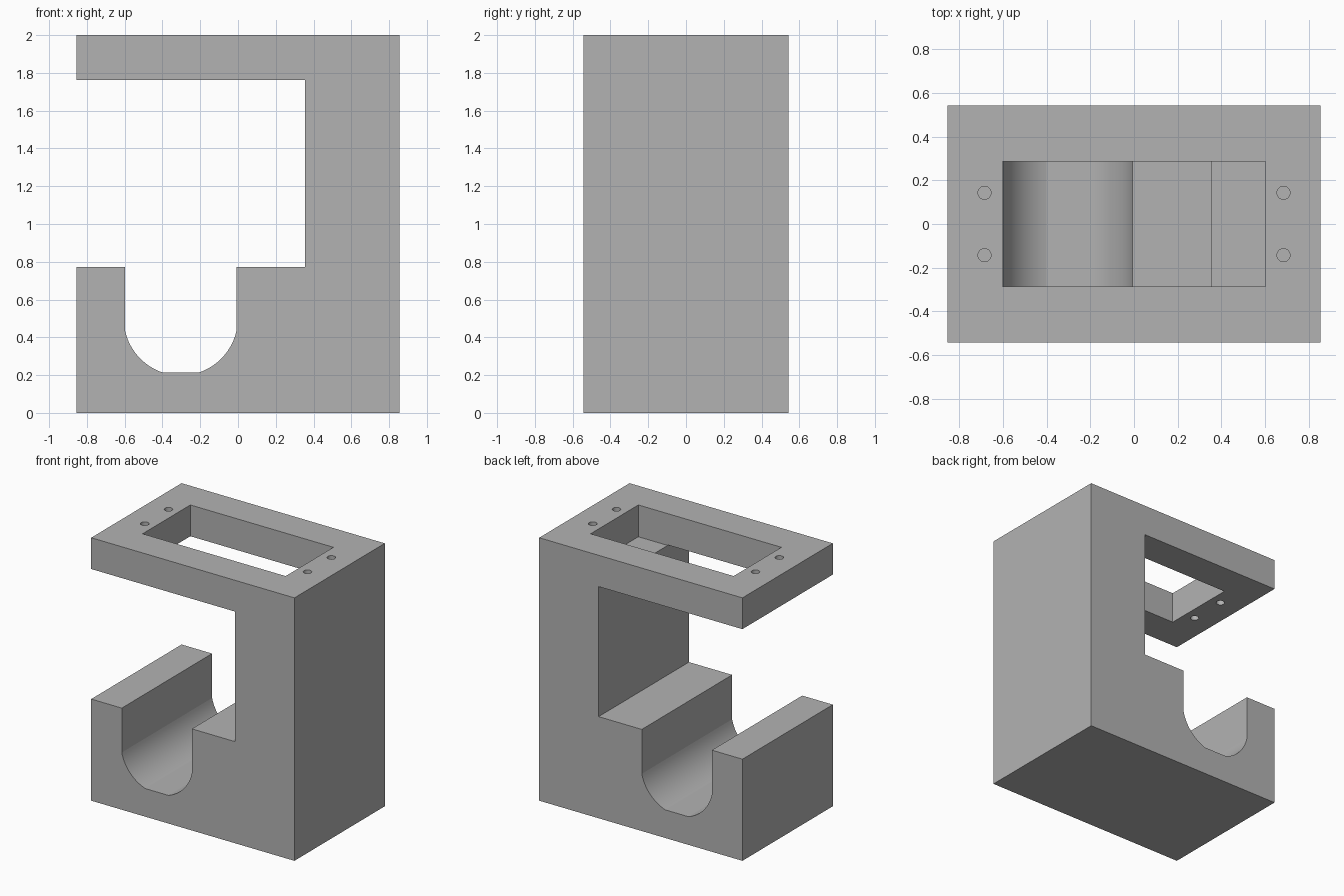
import bpy, bmesh, math

if "Cube" in bpy.data.objects:
    bpy.data.objects.remove(bpy.data.objects["Cube"], do_unlink=True)

HALF_X, HALF_Y, HEIGHT = 0.855, 0.543, 2.0
PLATE_Z, SHELF_Z, WALL_X = 1.762, 0.773, 0.355
GROOVE_X, GROOVE_HALF, GROOVE_BOTTOM = -0.303, 0.295, 0.214
ARC_Z, ARC_R, ARC_STEPS = 0.5, 0.302, 16

grey = bpy.data.materials.new("plain grey")
grey.use_nodes = True
colour = (0.45, 0.45, 0.45, 1)
grey.diffuse_color = colour
grey.node_tree.nodes["Principled BSDF"].inputs["Base Color"].default_value = colour


def finish(name, bm):
    bmesh.ops.recalc_face_normals(bm, faces=bm.faces)
    mesh = bpy.data.meshes.new(name)
    bm.to_mesh(mesh)
    bm.free()
    obj = bpy.data.objects.new(name, mesh)
    bpy.context.collection.objects.link(obj)
    mesh.materials.append(grey)
    return obj


def extrude_profile(name, points):
    """Extrude an x-z outline through the full depth."""
    bm = bmesh.new()
    face = bm.faces.new([bm.verts.new((x, -HALF_Y, z)) for x, z in points])
    moved = bmesh.ops.extrude_face_region(bm, geom=[face])["geom"]
    verts = [v for v in moved if isinstance(v, bmesh.types.BMVert)]
    bmesh.ops.translate(bm, verts=verts, vec=(0, 2 * HALF_Y, 0))
    return finish(name, bm)


# Rounded groove: two arcs joining the straight walls to a flat bottom
start = math.acos(GROOVE_HALF / ARC_R)
end = math.asin((ARC_Z - GROOVE_BOTTOM) / ARC_R)
angles = [start + (end - start) * i / ARC_STEPS for i in range(ARC_STEPS + 1)]
arc = [(ARC_R * math.cos(a), ARC_Z - ARC_R * math.sin(a)) for a in angles]
right_arc = [(GROOVE_X + x, z) for x, z in arc]
left_arc = [(GROOVE_X - x, z) for x, z in reversed(arc)]

# Bracket outline, clockwise from the lower -x corner
outline = [(-HALF_X, 0), (-HALF_X, SHELF_Z), (GROOVE_X - GROOVE_HALF, SHELF_Z)]
outline += left_arc[::-1] + right_arc[::-1]
outline += [(GROOVE_X + GROOVE_HALF, SHELF_Z), (WALL_X, SHELF_Z),
            (WALL_X, PLATE_Z), (-HALF_X, PLATE_Z), (-HALF_X, HEIGHT),
            (HALF_X, HEIGHT), (HALF_X, 0)]
bracket = extrude_profile("bracket", outline)

# Cutters for the rectangular pocket and the four screw holes
CUT_BOTTOM, CUT_TOP = PLATE_Z - 0.004, HEIGHT + 0.1
cut_mid, cut_depth = (CUT_BOTTOM + CUT_TOP) / 2, CUT_TOP - CUT_BOTTOM
bm = bmesh.new()
box = bmesh.ops.create_cube(bm, size=1)["verts"]
bmesh.ops.scale(bm, verts=box, vec=(1.204, 0.574, cut_depth))
for sx in (-1, 1):
    for sy in (-1, 1):
        hole = bmesh.ops.create_cone(bm, cap_ends=True, segments=48, radius1=0.03,
                                     radius2=0.03, depth=cut_depth)["verts"]
        bmesh.ops.translate(bm, verts=hole, vec=(sx * 0.685, sy * 0.143, 0))
bmesh.ops.translate(bm, verts=bm.verts, vec=(0, 0, cut_mid))
cutter = finish("pocket_and_hole_cutter", bm)
cutter.hide_render = True

# Cut, then discard the helper
cut = bracket.modifiers.new("cut openings", 'BOOLEAN')
cut.operation = 'DIFFERENCE'
cut.solver = 'EXACT'
cut.object = cutter
bpy.ops.object.select_all(action='DESELECT')
bracket.select_set(True)
bpy.context.view_layer.objects.active = bracket
bpy.ops.object.modifier_apply(modifier=cut.name)
bpy.data.objects.remove(cutter, do_unlink=True)

# Smooth curved walls, crisp edges elsewhere
bpy.ops.object.shade_smooth_by_angle(angle=math.radians(10))
